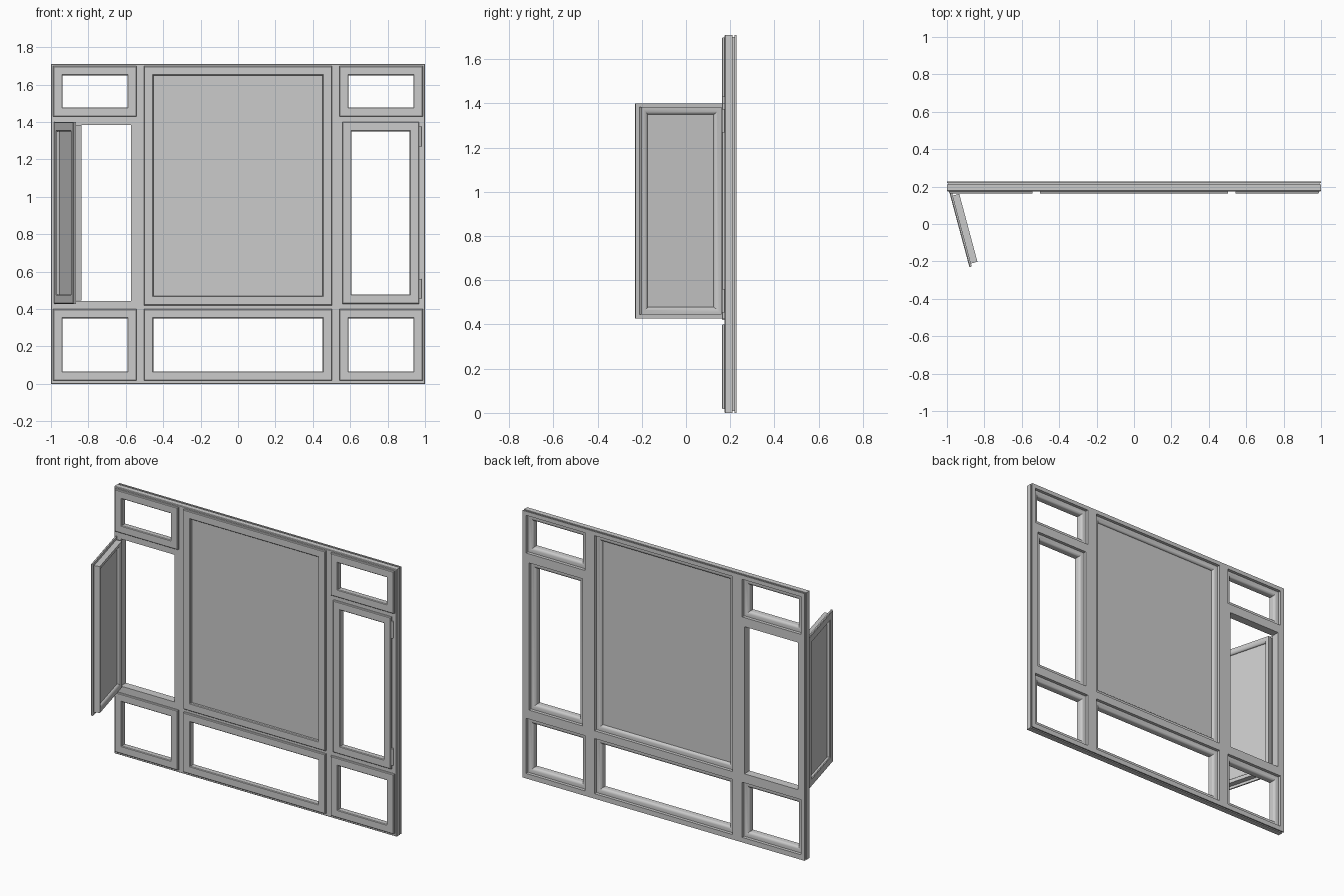
import bpy, bmesh, math
from mathutils import Matrix

if "Cube" in bpy.data.objects:
    bpy.data.objects.remove(bpy.data.objects["Cube"])

TOP = 1.71
FRONT = 0.162           # front plane of the sashes
OVERLAP = 0.015         # how far a sash covers the frame


def finish(name, bm):
    bmesh.ops.recalc_face_normals(bm, faces=bm.faces[:])
    me = bpy.data.meshes.new(name)
    bm.to_mesh(me)
    bm.free()
    ob = bpy.data.objects.new(name, me)
    bpy.context.collection.objects.link(ob)
    bpy.context.view_layer.objects.active = ob
    bpy.ops.object.select_all(action='DESELECT')
    ob.select_set(True)
    bpy.ops.object.shade_smooth_by_angle(angle=math.radians(30))
    return ob


def ring(name, rect, profile):
    """Sweep a closed (inset, y) profile round a rectangle with mitred corners."""
    x0, x1, z0, z1 = rect
    bm = bmesh.new()
    loops = []
    for i, y in profile:
        corners = [(x0 + i, z0 + i), (x1 - i, z0 + i), (x1 - i, z1 - i), (x0 + i, z1 - i)]
        loops.append([bm.verts.new((x, y, z)) for x, z in corners])
    for a, b in zip(loops, loops[1:] + loops[:1]):
        for k in range(4):
            m = (k + 1) % 4
            bm.faces.new((a[k], a[m], b[m], b[k]))
    return finish(name, bm)


def box(name, rect, y0, y1):
    x0, x1, z0, z1 = rect
    bm = bmesh.new()
    bmesh.ops.create_cube(bm, size=1)
    bmesh.ops.scale(bm, vec=(x1 - x0, y1 - y0, z1 - z0), verts=bm.verts)
    bmesh.ops.translate(bm, vec=((x0 + x1) / 2, (y0 + y1) / 2, (z0 + z1) / 2), verts=bm.verts)
    return finish(name, bm)


def perforated_slab(name, rect, holes, y0, y1):
    """Slab with rectangular openings."""
    xs = sorted({round(v, 4) for r in [rect] + holes for v in r[:2]})
    zs = sorted({round(v, 4) for r in [rect] + holes for v in r[2:]})
    bm = bmesh.new()
    grid = {(x, z): bm.verts.new((x, y0, z)) for x in xs for z in zs}
    for a, b in zip(xs, xs[1:]):
        for c, d in zip(zs, zs[1:]):
            mx, mz = (a + b) / 2, (c + d) / 2
            if not any(h[0] < mx < h[1] and h[2] < mz < h[3] for h in holes):
                bm.faces.new((grid[a, c], grid[b, c], grid[b, d], grid[a, d]))
    bmesh.ops.delete(bm, geom=[v for v in bm.verts if not v.link_faces], context='VERTS')
    ext = bmesh.ops.extrude_face_region(bm, geom=bm.faces[:], use_keep_orig=True)
    moved = [g for g in ext['geom'] if isinstance(g, bmesh.types.BMVert)]
    bmesh.ops.translate(bm, vec=(0, y1 - y0, 0), verts=moved)
    return finish(name, bm)


def mirrored(r):
    return (-r[1], -r[0], r[2], r[3])


def inset(r, d):
    return (r[0] + d, r[1] - d, r[2] + d, r[3] - d)


# Window layout (outer edges of each sash)
upper = (0.542, 0.988, 1.428, 1.699)
lower = (0.542, 0.988, 0.017, 0.40)
casement = (0.558, 0.968, 0.428, 1.40)
centre = (-0.503, 0.503, 0.42, 1.699)
centre_low = (-0.503, 0.503, 0.017, 0.40)
fixed = {
    "upper_right_sash": upper, "upper_left_sash": mirrored(upper),
    "lower_right_sash": lower, "lower_left_sash": mirrored(lower),
    "centre_sash": centre, "lower_centre_sash": centre_low,
    "right_casement": casement,
}

# Main frame: grooved outer rim plus mullion and transom grid
ring("frame_rim", (-1, 1, 0, TOP),
     [(0.003, 0.175), (0, 0.178), (0, 0.211), (0.009, 0.211), (0.009, 0.220),
      (0, 0.220), (0, 0.228), (0.02, 0.228), (0.02, 0.175)])
holes = [inset(r, OVERLAP) for r in list(fixed.values()) + [mirrored(casement)]]
perforated_slab("frame_grid", (-0.98, 0.98, 0.02, TOP - 0.02), holes, 0.175, 0.228)

# Sash profile: front flange, inner reveal, rounded bead on the back
bead = [(0.022 + 0.028 * math.cos(t), 0.034 + 0.015 * math.sin(t))
        for t in (k * math.pi / 12 for k in range(7))]
sash = [(0, 0.013), (0, 0.004), (0.004, 0), (0.046, 0), (0.05, 0.004)] + bead + \
       [(0.017, 0.049), (0.017, 0.013)]

for name, rect in fixed.items():
    ring(name, rect, [(i, y + FRONT) for i, y in sash])

# Centre panel
box("centre_panel", inset(centre, 0.04), FRONT + 0.018, FRONT + 0.030)

# Open left casement, swung about its outer edge
w = casement[1] - casement[0]
leaf = (0, w, casement[2], casement[3])
swing = Matrix.Translation((-0.986, FRONT + 0.003, 0)) @ Matrix.Rotation(math.radians(-75), 4, 'Z')
for ob in (ring("left_casement", leaf, sash),
           box("left_casement_panel", inset(leaf, 0.04), 0.018, 0.030)):
    ob.matrix_world = swing

# Hinges
for side, x in (("right", 0.973), ("left", -0.973)):
    for level, z in (("lower", 0.508), ("upper", 1.322)):
        bm = bmesh.new()
        bmesh.ops.create_cone(bm, cap_ends=True, segments=16, radius1=0.008, radius2=0.008,
                              depth=0.106, matrix=Matrix.Translation((x, 0.170, z)))
        finish(f"{side}_{level}_hinge", bm)
